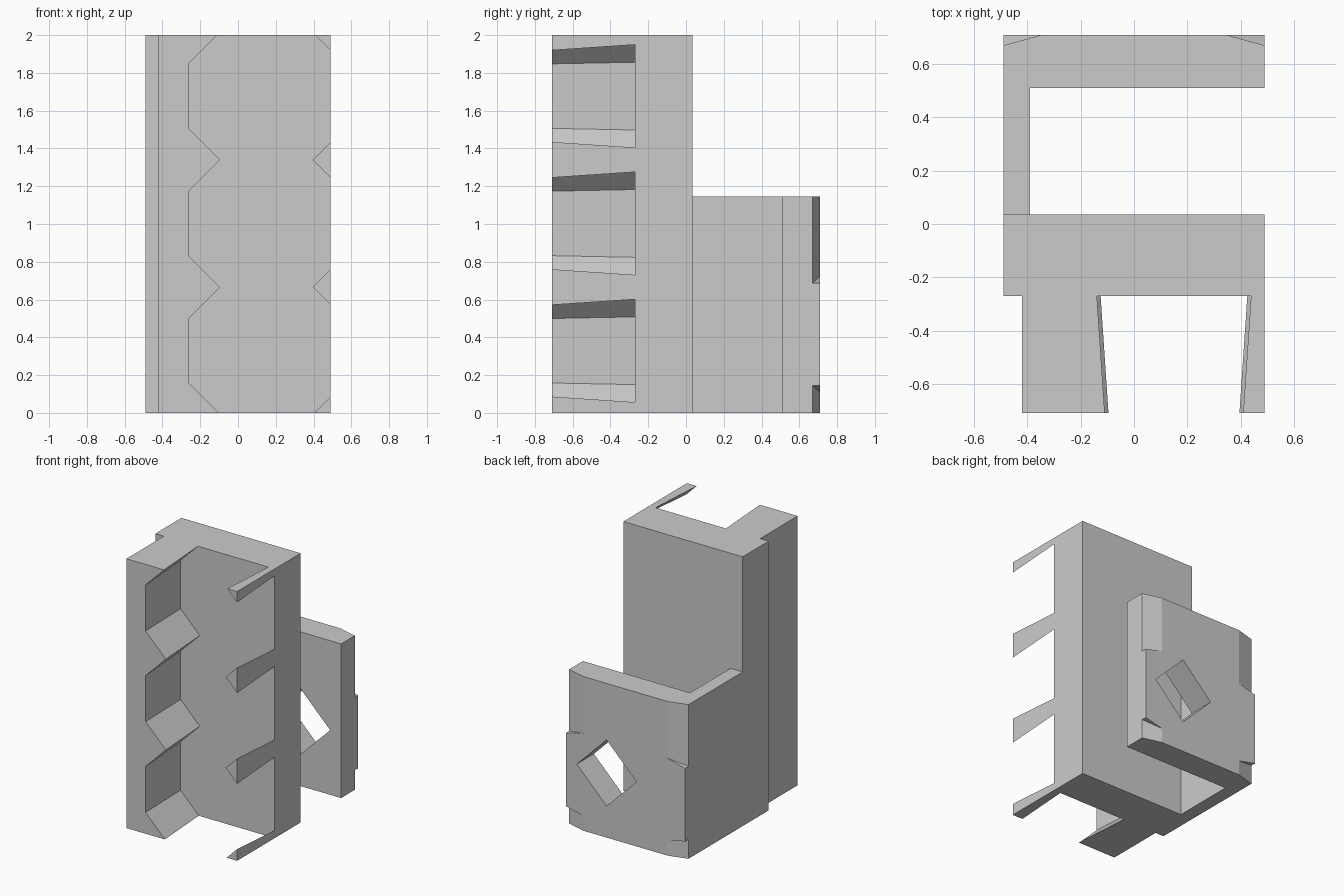
import bpy
import bmesh
from math import sin, cos, pi

cube = bpy.data.objects.get("Cube")
if cube:
    bpy.data.objects.remove(cube, do_unlink=True)

grey = bpy.data.materials.new("plain grey")
grey.use_nodes = True
grey.diffuse_color = (0.6, 0.6, 0.6, 1)
grey.node_tree.nodes["Principled BSDF"].inputs["Base Color"].default_value = (0.6, 0.6, 0.6, 1)


def loft(name, ring_a, ring_b):
    """Solid between two matching closed rings of points."""
    bm = bmesh.new()
    a = [bm.verts.new(p) for p in ring_a]
    b = [bm.verts.new(p) for p in ring_b]
    bm.faces.new(a)
    bm.faces.new(b)
    for i in range(len(a)):
        j = (i + 1) % len(a)
        bm.faces.new((a[i], a[j], b[j], b[i]))
    bmesh.ops.recalc_face_normals(bm, faces=bm.faces)
    mesh = bpy.data.meshes.new(name)
    bm.to_mesh(mesh)
    bm.free()
    mesh.materials.append(grey)
    obj = bpy.data.objects.new(name, mesh)
    bpy.context.collection.objects.link(obj)
    return obj


def upright(name, outline, height):
    return loft(name, [(x, y, 0) for x, y in outline],
                [(x, y, height) for x, y in outline])


def polygon(sides, apothem, x, y, z):
    """Regular polygon facing front, with a flat side turned to each axis."""
    r = apothem / cos(pi / sides)
    angles = [(i + 0.5) * 2 * pi / sides for i in range(sides)]
    return [(x + r * cos(t), y, z + r * sin(t)) for t in angles]


def cut(target, cutter):
    cutter.hide_render = True
    mod = target.modifiers.new("cut", "BOOLEAN")
    mod.operation = "DIFFERENCE"
    mod.solver = "EXACT"
    mod.object = cutter
    bpy.context.view_layer.objects.active = target
    bpy.ops.object.modifier_apply(modifier=mod.name)
    bpy.data.objects.remove(cutter, do_unlink=True)


# Tall body with its front rail, one outline
W, D = 0.49, 0.71
body = upright("body", [(-W, 0.035), (-W, -0.27), (-0.42, -0.27),
                        (-0.42, -D), (W, -D), (W, 0.035)], 2)

# Three stacked tapered octagonal pockets leave the teeth and prongs
for i in (-1, 0, 1):
    z = 1.003 + 0.674 * i
    cut(body, loft("pocket_cutter", polygon(8, 0.403, 0.15, -0.9, z),
                   polygon(8, 0.433, 0.15, -0.27, z)))

# Side arm and back plate
bracket = upright("back_bracket", [(-W, 0.035), (-0.39, 0.035), (-0.39, 0.51),
                                   (W, 0.51), (W, D), (-W, D)], 1.145)

# Diamond hole through the plate
cx, cz, r = 0.155, 0.48, 0.245
diamond = [(cx + r, cz), (cx, cz + r), (cx - r, cz), (cx, cz - r)]
cut(bracket, loft("hole_cutter", [(x, 0.4, z) for x, z in diamond],
                  [(x, 0.8, z) for x, z in diamond]))

# Shallow corner chamfers above and below the middle band
wedge = [(0.31, 0.72), (0.52, 0.662), (0.52, 0.72)]
for side in (-1, 1):
    for inner, outer, end in ((0.733, 0.679, 1.3), (0.101, 0.152, -0.2)):
        ledge = (inner, outer, outer)
        cut(bracket, loft("chamfer_cutter",
                          [(side * x, y, z) for (x, y), z in zip(wedge, ledge)],
                          [(side * x, y, end) for x, y in wedge]))
